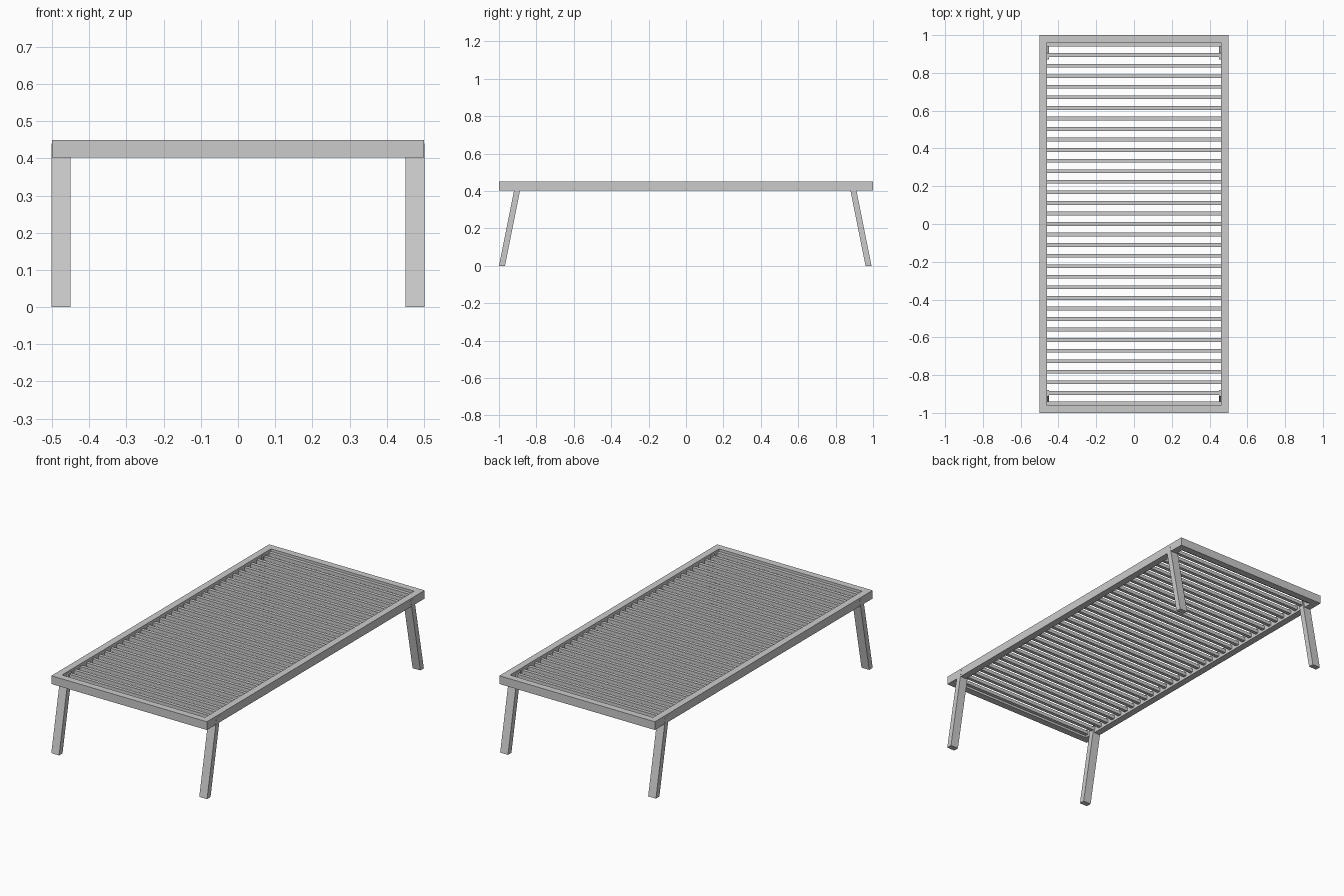
import bpy
import bmesh

if "Cube" in bpy.data.objects:
    bpy.data.objects.remove(bpy.data.objects["Cube"])

FRAME_BOTTOM, FRAME_TOP = 0.402, 0.45


def prism(name, profile, x0, x1):
    """Extrude a (y, z) profile along x."""
    bm = bmesh.new()
    face = bm.faces.new([bm.verts.new((x0, y, z)) for y, z in profile])
    ext = bmesh.ops.extrude_face_region(bm, geom=[face])
    verts = [g for g in ext["geom"] if isinstance(g, bmesh.types.BMVert)]
    bmesh.ops.translate(bm, verts=verts, vec=(x1 - x0, 0, 0))
    bmesh.ops.recalc_face_normals(bm, faces=bm.faces)
    mesh = bpy.data.meshes.new(name)
    bm.to_mesh(mesh)
    bm.free()
    obj = bpy.data.objects.new(name, mesh)
    bpy.context.collection.objects.link(obj)
    return obj


def box(name, x0, x1, y0, y1, z0, z1):
    return prism(name, [(y0, z0), (y1, z0), (y1, z1), (y0, z1)], x0, x1)


# Rectangular frame: one ring with a clean inner opening
bm = bmesh.new()
outer = [(-0.5, -1), (0.5, -1), (0.5, 1), (-0.5, 1)]
inner = [(-0.46, -0.96), (0.46, -0.96), (0.46, 0.96), (-0.46, 0.96)]
o = [bm.verts.new((x, y, FRAME_BOTTOM)) for x, y in outer]
i = [bm.verts.new((x, y, FRAME_BOTTOM)) for x, y in inner]
ring = [bm.faces.new((o[k], o[(k + 1) % 4], i[(k + 1) % 4], i[k])) for k in range(4)]
ext = bmesh.ops.extrude_face_region(bm, geom=ring)
top = [g for g in ext["geom"] if isinstance(g, bmesh.types.BMVert)]
bmesh.ops.translate(bm, verts=top, vec=(0, 0, FRAME_TOP - FRAME_BOTTOM))
bmesh.ops.recalc_face_normals(bm, faces=bm.faces)
mesh = bpy.data.meshes.new("frame")
bm.to_mesh(mesh)
bm.free()
bpy.context.collection.objects.link(bpy.data.objects.new("frame", mesh))

# Cross slats, recessed below the frame top
COUNT = 35
for n in range(COUNT):
    y = -0.95 + 1.9 * n / (COUNT - 1)
    box(f"slat_{n + 1}", -0.46, 0.46, y - 0.01, y + 0.01, 0.415, 0.435)

# Splayed legs, tops let into the frame
LEG_TOP, LEAN = 0.44, 0.2
for end, y0, y1, s in (("front", -1.0, -0.968, 1), ("back", 0.96, 0.992, -1)):
    dy = s * LEAN * LEG_TOP
    profile = [(y0, 0), (y1, 0), (y1 + dy, LEG_TOP), (y0 + dy, LEG_TOP)]
    prism(f"{end}_left_leg", profile, -0.501, -0.451)
    prism(f"{end}_right_leg", profile, 0.451, 0.501)
